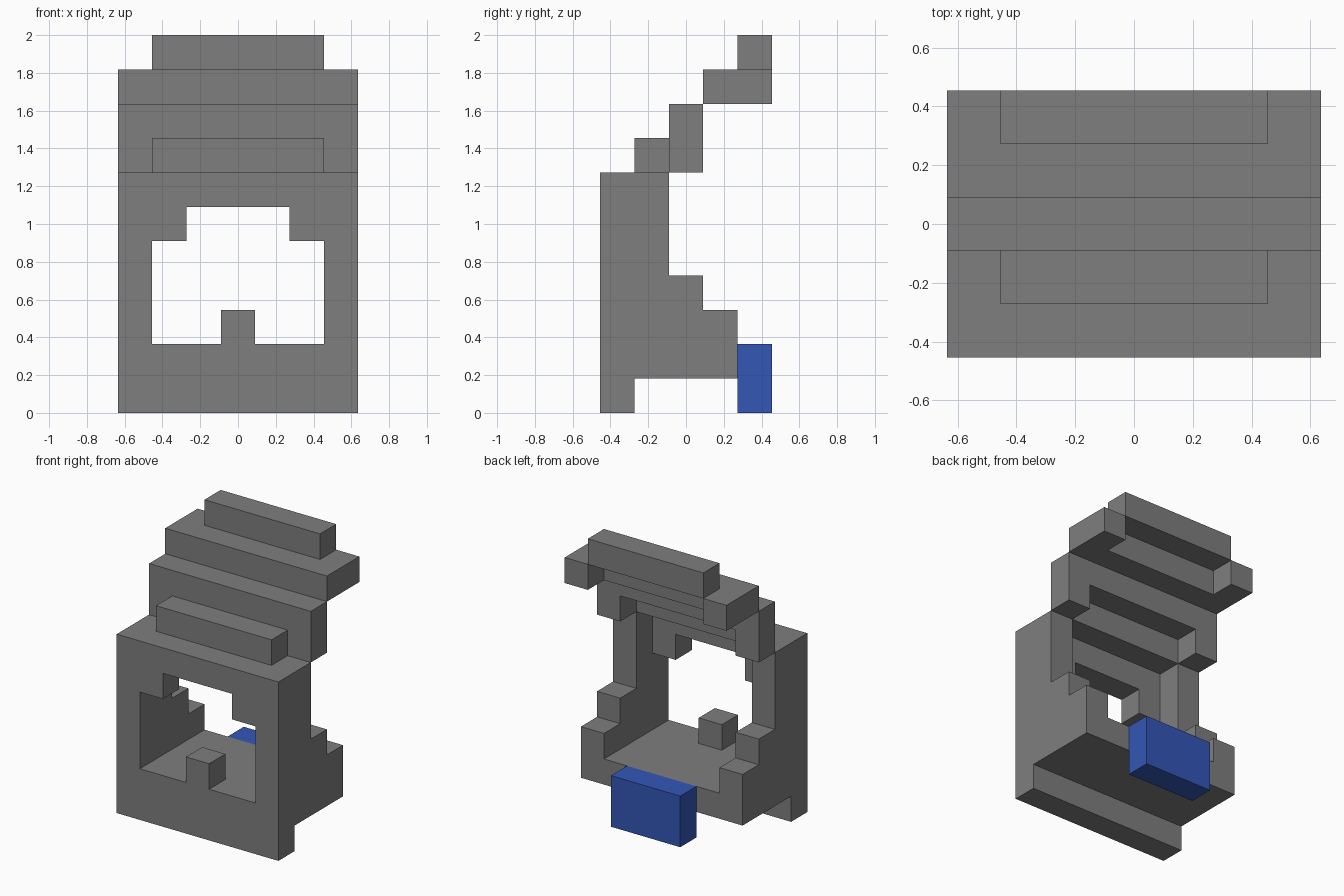
import bpy
import bmesh
from mathutils import Vector

if "Cube" in bpy.data.objects:
    bpy.data.objects.remove(bpy.data.objects["Cube"], do_unlink=True)

# Block grid: 7 wide, 5 deep, 11 high
UNIT = 2 / 11
ORIGIN = Vector((3.5, 2.5, 0))


def material(name, colour):
    mat = bpy.data.materials.new(name)
    mat.use_nodes = True
    mat.diffuse_color = colour
    mat.node_tree.nodes["Principled BSDF"].inputs["Base Color"].default_value = colour
    return mat


grey = material("stone grey", (0.21, 0.21, 0.21, 1))
blue = material("bright blue", (0.033, 0.095, 0.47, 1))


def prism(name, axis, profile, start, end, mat=grey):
    """Extrude a profile, given in block units, along one axis."""
    def place(a, b, c):
        co = {"x": (c, a, b), "y": (a, c, b), "z": (a, b, c)}[axis]
        return (Vector(co) - ORIGIN) * UNIT

    bm = bmesh.new()
    face = bm.faces.new([bm.verts.new(place(a, b, start)) for a, b in profile])
    moved = bmesh.ops.extrude_face_region(bm, geom=[face], use_keep_orig=True)
    verts = [v for v in moved["geom"] if isinstance(v, bmesh.types.BMVert)]
    shift = place(0, 0, end) - place(0, 0, start)
    bmesh.ops.translate(bm, verts=verts, vec=shift)
    bmesh.ops.recalc_face_normals(bm, faces=bm.faces)
    mesh = bpy.data.meshes.new(name)
    bm.to_mesh(mesh)
    bm.free()
    mesh.materials.append(mat)
    obj = bpy.data.objects.new(name, mesh)
    bpy.context.collection.objects.link(obj)
    return obj


def block(name, x, y, z, mat=grey):
    corners = [(x[0], y[0]), (x[1], y[0]), (x[1], y[1]), (x[0], y[1])]
    return prism(name, "z", corners, z[0], z[1], mat)


# Stepped side walls
wall = [(0, 0), (1, 0), (1, 1), (4, 1), (4, 3), (3, 3), (3, 4), (2, 4), (2, 7), (0, 7)]
prism("right_wall", "x", wall, 0, 1)
prism("left_wall", "x", wall, 6, 7)

# Floor with its front sill, and the post on it
prism("floor", "x", [(0, 0), (1, 0), (1, 1), (4, 1), (4, 2), (0, 2)], 1, 6)
block("front_post", (3, 4), (0, 1), (2, 3))

# Lintel with corner brackets over the front opening
prism("lintel", "y", [(1, 5), (2, 5), (2, 6), (5, 6), (5, 5), (6, 5), (6, 7), (1, 7)], 0, 1)

# Stepped roof, from the front to the back
block("lower_bar", (1, 6), (1, 2), (7, 8))
prism("middle_beam", "y", [(0, 7), (1, 7), (1, 8), (6, 8), (6, 7), (7, 7), (7, 9), (0, 9)], 2, 3)
prism("upper_beam", "z", [(0, 3), (7, 3), (7, 5), (6, 5), (6, 4), (1, 4), (1, 5), (0, 5)], 9, 10)
block("top_bar", (1, 6), (4, 5), (10, 11))

# Blue block at the back
block("back_block", (2, 5), (4, 5), (0, 2), blue)
